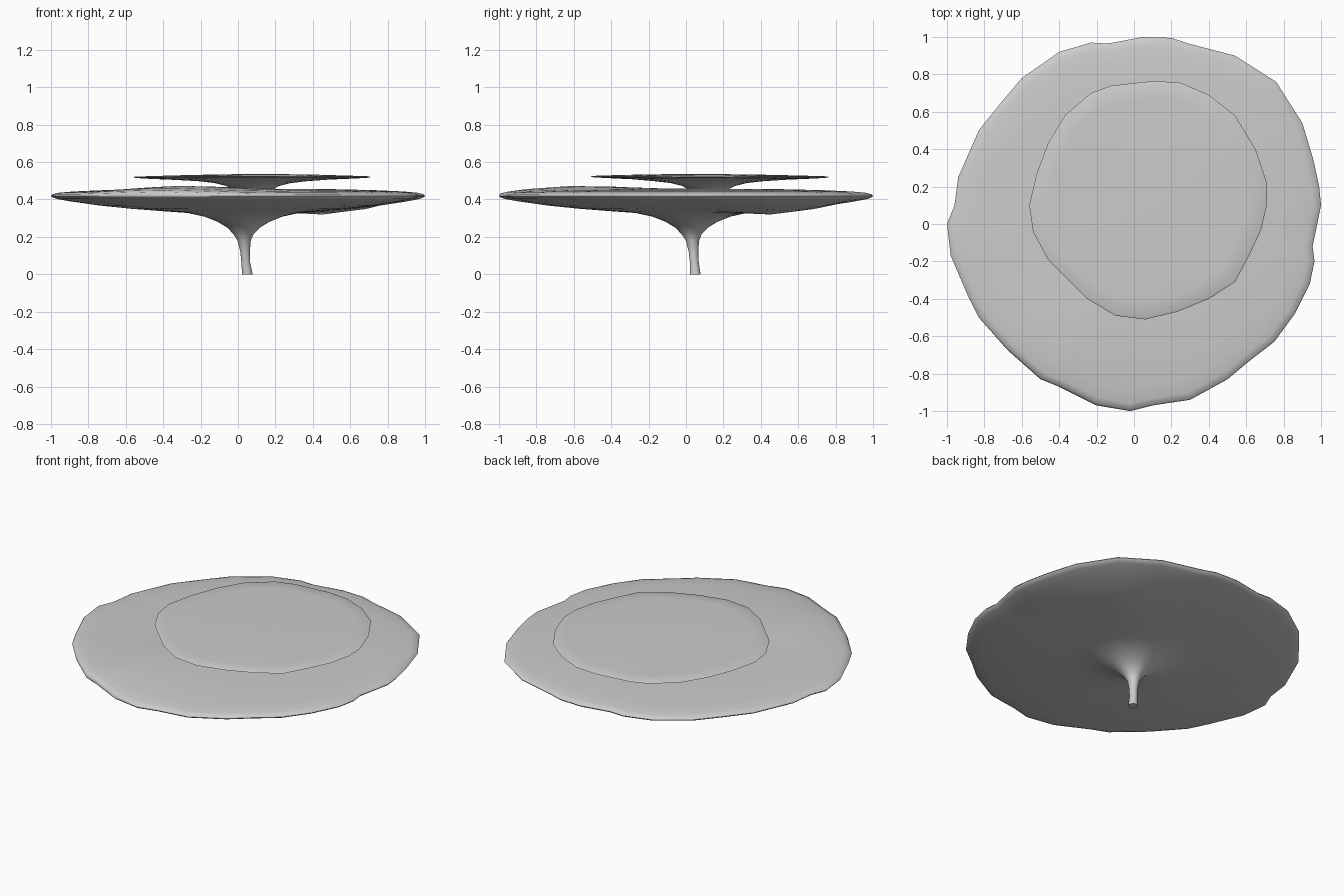
import bpy, bmesh, math

if "Cube" in bpy.data.objects:
    bpy.data.objects.remove(bpy.data.objects["Cube"])

# Wavy rims as seen from above
LOWER_RIM = [(1, .1), (.99, .2), (.96, .34), (.9, .54), (.76, .76), (.54, .9), (.29, .965), (.2, .995),
             (.05, 1), (-.14, .965), (-.23, .97), (-.4, .92), (-.6, .78), (-.71, .65), (-.83, .5),
             (-.94, .25), (-.96, .1), (-1, 0), (-.98, -.17), (-.89, -.38), (-.83, -.5), (-.68, -.67),
             (-.5, -.83), (-.4, -.87), (-.2, -.97), (-.02, -1), (.1, -.97), (.3, -.94), (.5, -.83),
             (.62, -.73), (.75, -.63), (.86, -.48), (.94, -.32), (.965, -.2), (.955, -.12), (.98, 0)]
UPPER_RIM = [(.71, .1), (.71, .22), (.65, .4), (.54, .58), (.4, .69), (.25, .755), (.11, .765),
             (-.12, .74), (-.23, .7), (-.37, .58), (-.46, .43), (-.52, .27), (-.56, .1), (-.54, -.04),
             (-.46, -.19), (-.25, -.4), (-.1, -.49), (.06, -.51), (.23, -.47), (.4, -.4), (.54, -.31),
             (.62, -.16), (.68, -.03)]


def bump(x, y, cx, cy, w):
    return math.exp(-((x - cx) ** 2 + (y - cy) ** 2) / w ** 2)


def plate(name, rim, rings, size, warp):
    """Loft rings (scale, z, centre x, centre y): round in the stem, rim shaped further out."""
    bm = bmesh.new()
    loops = []
    for t, z, cx, cy in rings:
        loop = []
        for px, py in rim:
            dx, dy = px - cx, py - cy
            k = max(0, min(1, (t - .1) / .5))
            s = t * (k + (1 - k) * size / math.hypot(dx, dy))
            x, y = cx + dx * s, cy + dy * s
            loop.append(bm.verts.new((x, y, z + warp(x, y, z))))
        loops.append(loop)
    n = len(rim)
    for a, b in zip(loops, loops[1:]):
        for i in range(n):
            j = (i + 1) % n
            bm.faces.new((a[i], a[j], b[j], b[i]))
    bm.faces.new(loops[0][::-1])
    bm.faces.new(loops[-1])
    bmesh.ops.recalc_face_normals(bm, faces=bm.faces)
    me = bpy.data.meshes.new(name)
    bm.to_mesh(me)
    bm.free()
    ob = bpy.data.objects.new(name, me)
    bpy.context.collection.objects.link(ob)
    bpy.ops.object.select_all(action='DESELECT')
    ob.select_set(True)
    bpy.context.view_layer.objects.active = ob
    bpy.ops.object.shade_smooth_by_angle(angle=math.radians(60))


def lower_warp(x, y, z):
    if z < .3:
        return 0
    rise = .022 * bump(x, y, -.3, -.62, .35) if z > .42 else 0
    dip = -.035 * bump(x, y, .52, .52, .25) if z < .4 else 0
    return rise + dip


def upper_warp(x, y, z):
    return .004 * math.sin(4 * x + 1) * math.cos(3 * y) if z > .5 else 0


# Lower plate with its curved flaring stem
lower = [(.029, 0, .05, .05), (.024, .06, .042, .045), (.026, .12, .038, .04), (.036, .18, .033, .035)]
lower += [(t, z, .03, .03) for t, z in [
    (.055, .215), (.09, .25), (.14, .28), (.21, .308), (.3, .328), (.42, .337), (.58, .35), (.75, .368),
    (.9, .39), (.97, .403), (.995, .413), (1, .42), (.993, .428), (.96, .436), (.88, .443), (.72, .45),
    (.5, .455), (.25, .457), (.06, .457)]]
plate("lower_plate", LOWER_RIM, lower, .98, lower_warp)

# Upper plate, its short stem sunk into the lower one
upper = [(t, z, .08, .12) for t, z in [
    (.12, .42), (.16, .452), (.22, .472), (.32, .488), (.46, .498), (.65, .506), (.85, .513), (.97, .518),
    (1, .522), (.985, .526), (.85, .528), (.55, .531), (.25, .532), (.06, .532)]]
plate("upper_plate", UPPER_RIM, upper, .635, upper_warp)
